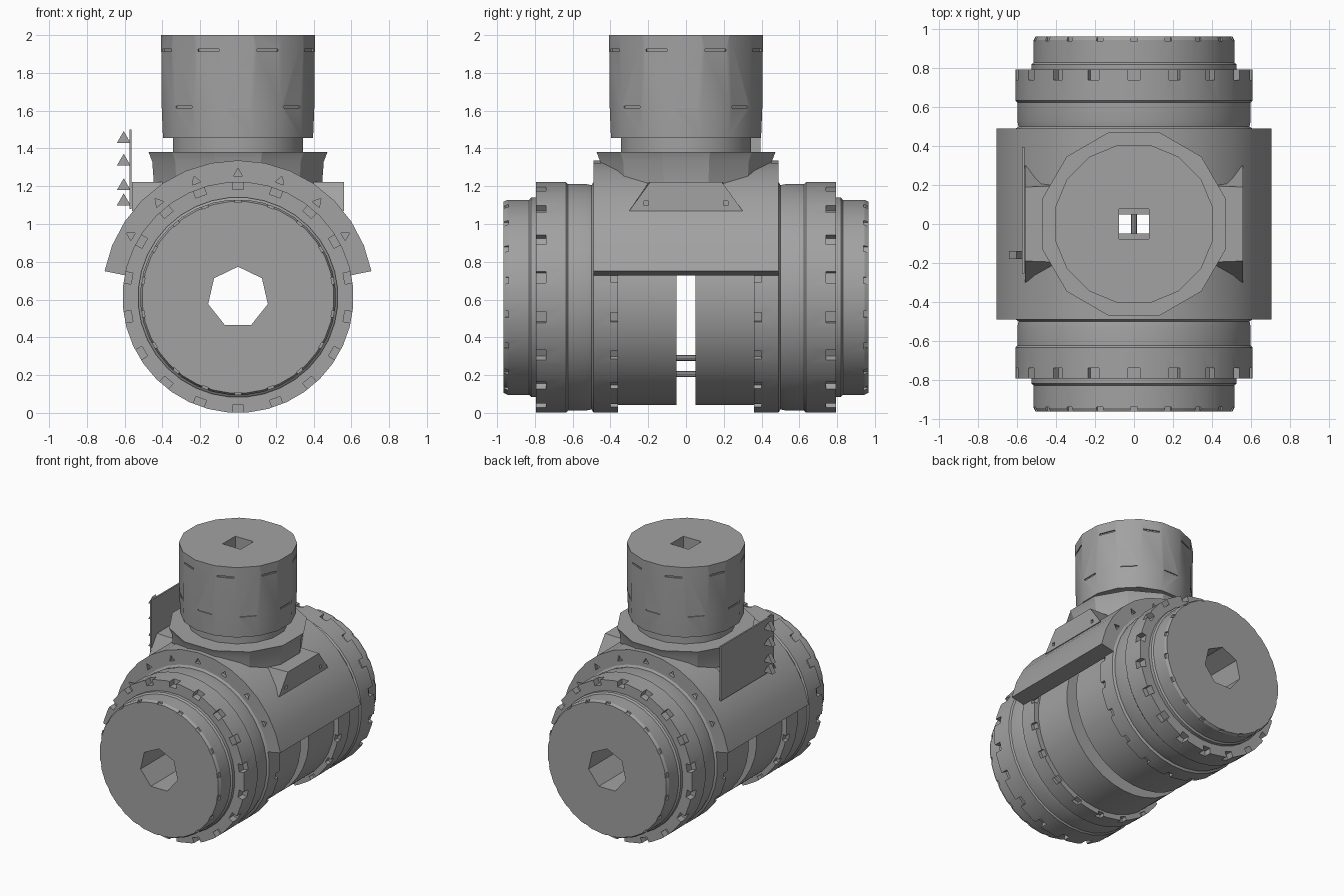
import bpy, bmesh, math
from mathutils import Matrix, Vector

cube = bpy.data.objects.get("Cube")
if cube:
    bpy.data.objects.remove(cube)

AXIS_Z = 0.612          # height of the horizontal barrel axis
TEETH = 18

steel = bpy.data.materials.new("grey steel")
steel.use_nodes = True
GREY = (0.36, 0.36, 0.36, 1)
steel.diffuse_color = GREY
steel.node_tree.nodes["Principled BSDF"].inputs["Base Color"].default_value = GREY


def finish(bm, name, smooth=25):
    bmesh.ops.recalc_face_normals(bm, faces=bm.faces)
    mesh = bpy.data.meshes.new(name)
    bm.to_mesh(mesh)
    bm.free()
    mesh.materials.append(steel)
    obj = bpy.data.objects.new(name, mesh)
    bpy.context.collection.objects.link(obj)
    if smooth:
        smooth_by_angle(obj, smooth)
    return obj


def smooth_by_angle(obj, angle):
    bpy.ops.object.select_all(action='DESELECT')
    obj.select_set(True)
    bpy.context.view_layer.objects.active = obj
    bpy.ops.object.shade_smooth_by_angle(angle=math.radians(angle))


def lathe(bm, profile, sides, matrix=Matrix(), turn=0.0):
    """Revolve (radius, height) points around local z and cap both ends."""
    rings = []
    for r, h in profile:
        ring = []
        for i in range(sides):
            a = math.tau * i / sides + turn
            ring.append(bm.verts.new(matrix @ Vector((r * math.cos(a), r * math.sin(a), h))))
        rings.append(ring)
    for low, high in zip(rings, rings[1:]):
        for i in range(sides):
            j = (i + 1) % sides
            bm.faces.new((low[i], low[j], high[j], high[i]))
    bm.faces.new(rings[0])
    bm.faces.new(rings[-1])


def loft(bm, first, second):
    """Join two matching outlines into a closed solid."""
    a = [bm.verts.new(p) for p in first]
    b = [bm.verts.new(p) for p in second]
    for i in range(len(a)):
        j = (i + 1) % len(a)
        bm.faces.new((a[i], a[j], b[j], b[i]))
    bm.faces.new(a)
    bm.faces.new(b)


def box(bm, size, matrix):
    bmesh.ops.create_cube(bm, size=1, matrix=matrix @ Matrix.Diagonal((*size, 1)))


def cut(obj, bm, smooth=25):
    """Subtract a cutter mesh and bake the result."""
    cutter = finish(bm, obj.name + "_cutter", 0)
    cutter.hide_render = True
    mod = obj.modifiers.new("cut", 'BOOLEAN')
    mod.operation, mod.solver, mod.object = 'DIFFERENCE', 'EXACT', cutter
    graph = bpy.context.evaluated_depsgraph_get()
    obj.data = bpy.data.meshes.new_from_object(obj.evaluated_get(graph))
    obj.modifiers.clear()
    bpy.data.objects.remove(cutter)
    if smooth:
        smooth_by_angle(obj, smooth)


def barrel_frame(side):
    """Local z runs outward along the barrel, local x stays sideways."""
    return Matrix.Translation((0, 0, AXIS_Z)) @ Matrix(
        ((1, 0, 0, 0), (0, 0, side, 0), (0, 1, 0, 0), (0, 0, 0, 1)))


def around(angle, radius, height):
    return (Matrix.Rotation(angle, 4, 'Z') @ Matrix.Translation((radius, 0, height)))


# Two mirrored barrel halves with toothed flanges and end caps
barrel = [(0.572, 0.05), (0.572, 0.36), (0.612, 0.36), (0.612, 0.49), (0.596, 0.5),
          (0.602, 0.53), (0.602, 0.625), (0.612, 0.635), (0.612, 0.795),
          (0.53, 0.795), (0.53, 0.82), (0.518, 0.83), (0.518, 0.945), (0.508, 0.965)]
for side, name in ((-1, "front"), (1, "back")):
    frame = barrel_frame(side)
    bm = bmesh.new()
    lathe(bm, barrel, 36, frame, math.radians(5))
    half = finish(bm, name + "_barrel")

    cuts = bmesh.new()
    lathe(cuts, [(0.162, 0), (0.162, 1.1)], 7, frame, math.pi / 2)
    for i in range(TEETH):
        a = math.tau * i / TEETH + math.pi / 2
        box(cuts, (0.1, 0.06, 0.12), frame @ around(a, 0.62, 0.80))
        box(cuts, (0.08, 0.05, 0.08), frame @ around(a, 0.625, 0.36))
        box(cuts, (0.03, 0.035, 0.04), frame @ around(a, 0.518, 0.96))
    cut(half, cuts)

# Arched saddle over both halves
STEPS = 14
ARC = [math.radians(11 + 158 * i / STEPS) for i in range(STEPS + 1)]


def arch(y):
    outer = [(0.72 * math.cos(a), y, AXIS_Z + 0.725 * math.sin(a)) for a in ARC]
    inner = [(0.6 * math.cos(a), y, AXIS_Z + 0.6 * math.sin(a)) for a in reversed(ARC)]
    return outer + inner


bm = bmesh.new()
loft(bm, arch(-0.49), arch(0.49))
saddle = finish(bm, "saddle")
cuts = bmesh.new()
lathe(cuts, [(0.11, 1.0), (0.11, 1.5)], 4, Matrix(), math.pi / 4)
for side in (-1, 1):
    for i in range(-3, 4):
        a = math.radians(90 + 20 * i)
        lathe(cuts, [(0.028, 0.465), (0.028, 0.6)], 3,
              barrel_frame(side) @ around(a, 0.655, 0))
cut(saddle, cuts)

# Collar, neck and vertical drum with a square bore
SHAPES = {
    "collar": ([(0.46, 1.2), (0.47, 1.33), (0.49, 1.38)], 12),
    "neck": ([(0.35, 1.36), (0.35, 1.47)], 16),
    "drum": ([(0.405, 1.455), (0.412, 1.62), (0.415, 2.0)], 16),
}
for name, (profile, sides) in SHAPES.items():
    bm = bmesh.new()
    lathe(bm, profile, sides, Matrix(), math.pi / sides)
    part = finish(bm, name)
    cuts = bmesh.new()
    lathe(cuts, [(0.11, 0.9), (0.11, 2.1)], 4, Matrix(), math.pi / 4)
    if name == "drum":
        for row, z in enumerate((1.62, 1.92)):
            for i in range(8):
                a = math.tau * (i + 0.5 * row) / 8
                box(cuts, (0.03, 0.12, 0.012), around(a, 0.412, z))
    cut(part, cuts)

# Tapered side lugs with two small bolt pits each
for side, name in ((1, "left"), (-1, "right")):
    inner = [(side * 0.3, y, z) for y, z in
             ((-0.24, 1.0), (0.24, 1.0), (0.2, 1.222), (-0.2, 1.222))]
    outer = [(side * 0.56, y, z) for y, z in
             ((-0.3, 1.07), (0.3, 1.07), (0.19, 1.222), (-0.19, 1.222))]
    bm = bmesh.new()
    loft(bm, inner, outer)
    lug = finish(bm, name + "_lug", 0)
    cuts = bmesh.new()
    for y in (-0.21, 0.21):
        box(cuts, (0.06, 0.025, 0.025), Matrix.Translation((side * 0.56, y, 1.11)))
    cut(lug, cuts, 0)

# Upright tag plate with pointed studs along one edge
bm = bmesh.new()
box(bm, (0.012, 0.65, 0.42), Matrix.Translation((-0.569, 0.07, 1.29)))
finish(bm, "tag_plate", 0)
bm = bmesh.new()
for z in (1.12, 1.2, 1.33, 1.45):
    lathe(bm, [(0.042, -0.02), (0.042, 0.02)], 3,
          Matrix.Translation((-0.605, -0.16, z)) @ Matrix.Rotation(math.pi / 2, 4, 'X'),
          math.pi / 2)
finish(bm, "tag_studs", 0)

# Thin pins bridging the gap between the halves
bm = bmesh.new()
for z in (0.205, 0.29):
    lathe(bm, [(0.016, -0.08), (0.016, 0.08)], 8,
          Matrix.Translation((0, 0, z)) @ Matrix.Rotation(math.pi / 2, 4, 'X'))
finish(bm, "gap_pins")
